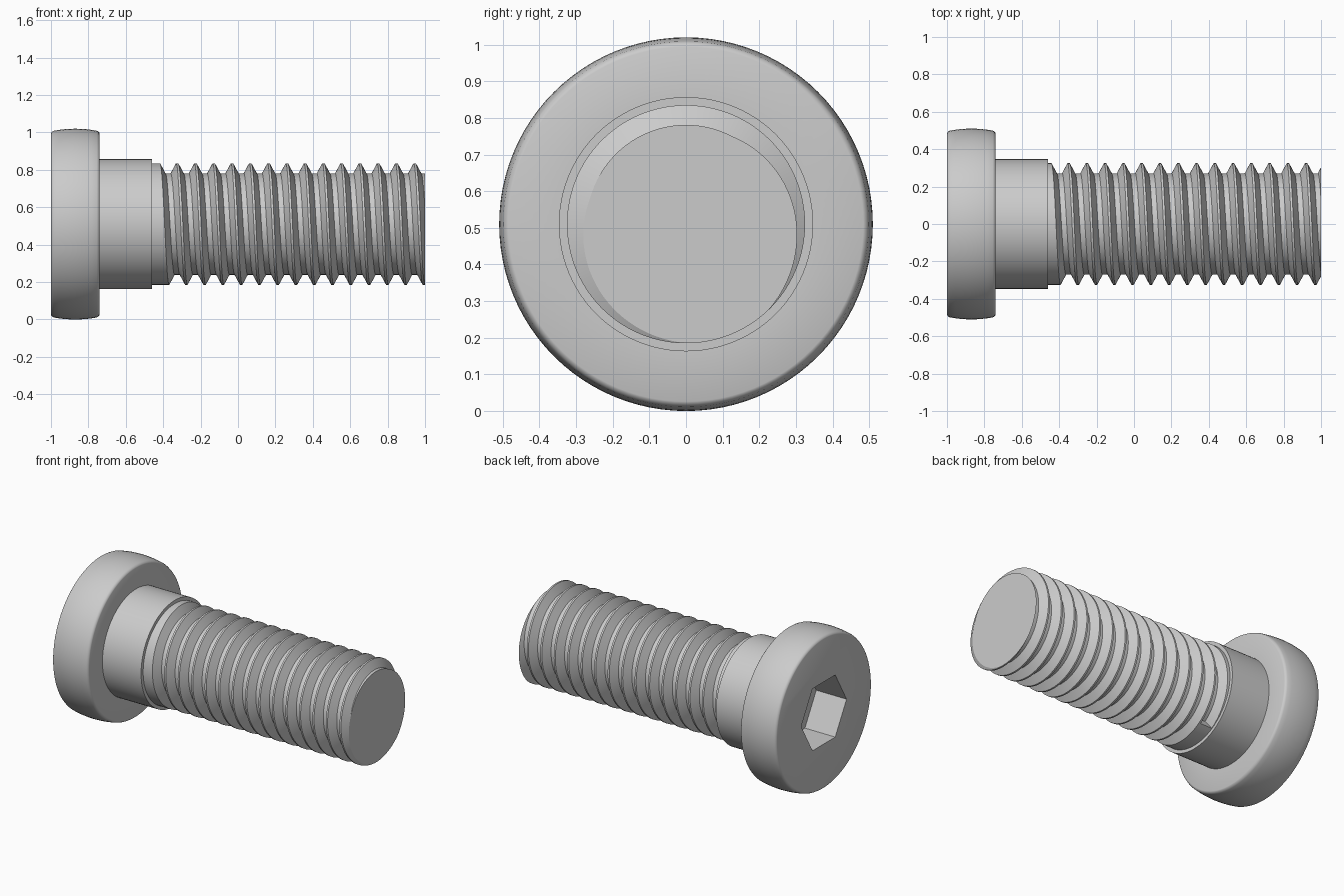
import bpy, bmesh, math

if "Cube" in bpy.data.objects:
    bpy.data.objects.remove(bpy.data.objects["Cube"])

AXIS_Z = 0.51
SEG = 96


def finish(bm, name):
    bmesh.ops.remove_doubles(bm, verts=bm.verts, dist=1e-5)
    bmesh.ops.recalc_face_normals(bm, faces=bm.faces)
    mesh = bpy.data.meshes.new(name)
    bm.to_mesh(mesh)
    bm.free()
    obj = bpy.data.objects.new(name, mesh)
    bpy.context.collection.objects.link(obj)
    return obj


def point(bm, x, r, a):
    return bm.verts.new((x, r * math.cos(a), AXIS_Z + r * math.sin(a)))


def lathe(name, profile, seg, start=0.0):
    """Closed solid turned around the screw axis from (x, radius) points."""
    bm = bmesh.new()
    rings = [[point(bm, x, r, start + 2 * math.pi * i / seg) for i in range(seg)]
             for x, r in profile]
    for a, b in zip(rings, rings[1:]):
        for i in range(seg):
            j = (i + 1) % seg
            bm.faces.new((a[i], a[j], b[j], b[i]))
    bm.faces.new(rings[0])
    bm.faces.new(rings[-1])
    return finish(bm, name)


def smooth(obj):
    bpy.ops.object.select_all(action='DESELECT')
    obj.select_set(True)
    bpy.context.view_layer.objects.active = obj
    bpy.ops.object.shade_smooth_by_angle(angle=math.radians(28))


# Head with bulged rim, and the plain shoulder below it
bulge = [(-0.87 + 0.115 * t, 0.51 - 0.011 * t * t)
         for t in (-1, -0.75, -0.5, -0.25, 0, 0.25, 0.5, 0.75, 1)]
profile = [(-1, 0.484), (-0.998, 0.489), (-0.993, 0.495)] + bulge + [
    (-0.747, 0.495), (-0.742, 0.489), (-0.74, 0.484),
    (-0.74, 0.347), (-0.46, 0.347)]
head = lathe("head_and_shoulder", profile, SEG)

# Hexagonal drive socket
cutter = lathe("socket_cutter", [(-1.1, 0.235), (-0.78, 0.235)], 6)
cutter.hide_render = True
mod = head.modifiers.new("socket", 'BOOLEAN')
mod.operation = 'DIFFERENCE'
mod.solver = 'EXACT'
mod.object = cutter
bpy.context.view_layer.objects.active = head
bpy.ops.object.modifier_apply(modifier=mod.name)
bpy.data.objects.remove(cutter)
smooth(head)

# Threaded rod: a right-hand groove that starts abruptly and runs off the tip
PITCH, CREST, ROOT = 0.0977, 0.325, 0.271
START_ANGLE = math.radians(-60)
FIRST = -0.374 - PITCH * 150 / 360          # groove centre at the start angle
GROOVE = [(-0.043, CREST), (-0.014, ROOT), (0.014, ROOT), (0.043, CREST)]
TURNS = 16


def column(turn):
    """Profile points along x at a given fraction of a turn, clipped at x = 1."""
    pts = [(-0.47, CREST)]
    for k in range(TURNS):
        for dx, r in GROOVE:
            x = FIRST + (k + turn) * PITCH + dx
            if x > 1:
                x0, r0 = pts[-1]
                if x0 < 1:
                    r = r0 + (r - r0) * (1 - x0) / (x - x0)
                else:
                    r = r0
                x = 1
            pts.append((x, r))
    return pts


bm = bmesh.new()
cols = []
for i in range(SEG + 1):
    angle = START_ANGLE + 2 * math.pi * i / SEG
    cols.append([point(bm, x, r, angle) for x, r in column(i / SEG)])
for a, b in zip(cols, cols[1:]):
    for j in range(len(a) - 1):
        bm.faces.new((a[j], a[j + 1], b[j + 1], b[j]))
bm.faces.new(cols[0][1:5])                  # wall where the groove begins
bm.faces.new([c[-1] for c in cols[:-1]])    # tip
bm.faces.new([c[0] for c in cols[:-1]])     # end inside the shoulder
thread = finish(bm, "threaded_rod")
smooth(thread)
